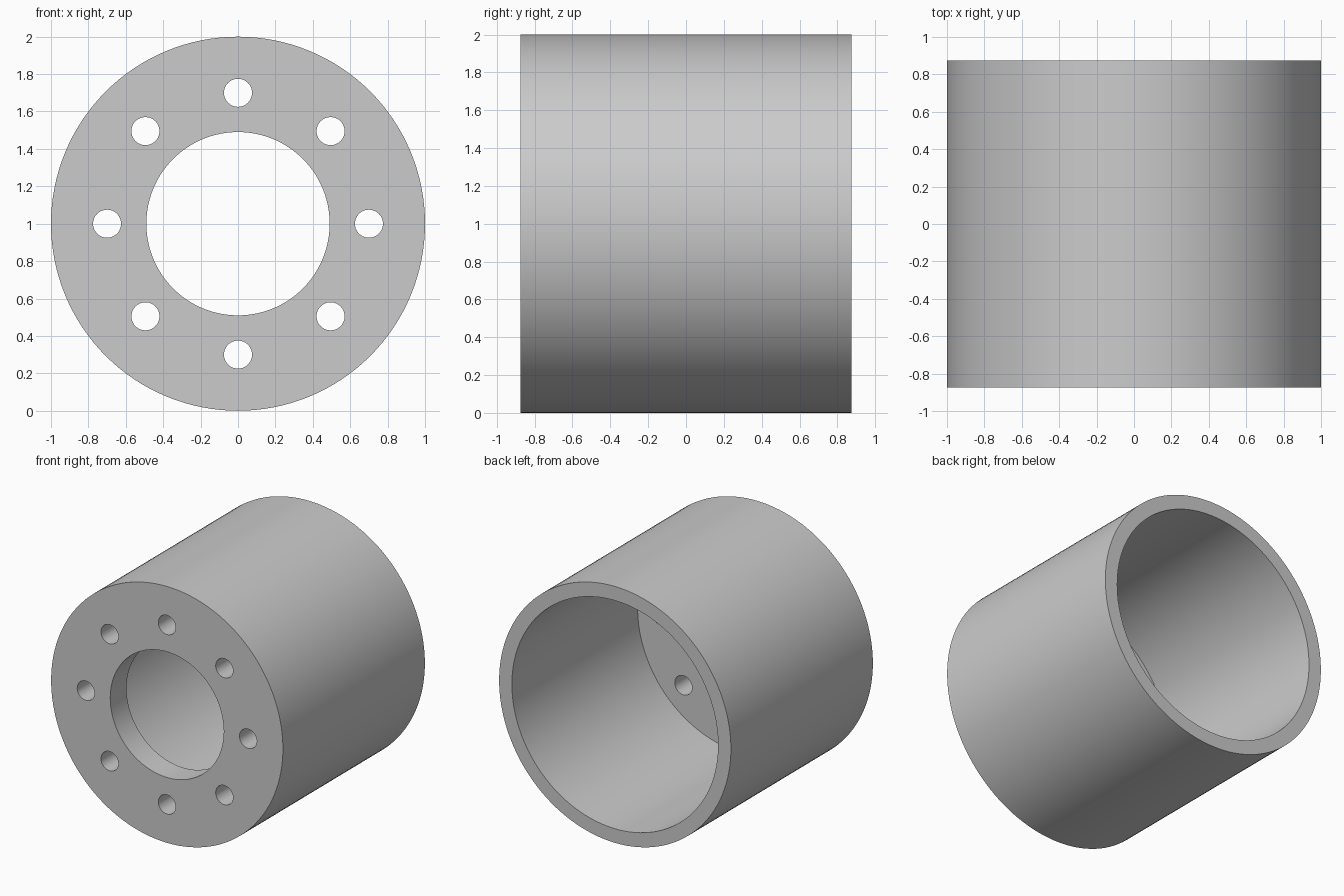
import bpy
import bmesh
import math
from mathutils import Matrix, Vector

if "Cube" in bpy.data.objects:
    bpy.data.objects.remove(bpy.data.objects["Cube"])

SEGMENTS = 128
CENTRE_Z = 1.0
FRONT, BACK = -0.875, 0.875
FLANGE = 0.20            # thickness of the front wall
OUTER, BORE, OPENING = 1.0, 0.89, 0.49
BOLT_COUNT, BOLT_CIRCLE, BOLT_RADIUS = 8, 0.70, 0.075


def add_object(name, bm):
    bmesh.ops.recalc_face_normals(bm, faces=bm.faces)
    mesh = bpy.data.meshes.new(name)
    bm.to_mesh(mesh)
    bm.free()
    obj = bpy.data.objects.new(name, mesh)
    bpy.context.collection.objects.link(obj)
    return obj


grey = bpy.data.materials.new("plain grey")
grey.diffuse_color = (0.6, 0.6, 0.6, 1.0)
grey.use_nodes = True
grey.node_tree.nodes["Principled BSDF"].inputs["Base Color"].default_value = grey.diffuse_color

# Flanged sleeve: closed wall profile (radius, y) revolved around the y axis
profile = [(OUTER, FRONT), (OUTER, BACK), (BORE, BACK),
           (BORE, FRONT + FLANGE), (OPENING, FRONT + FLANGE), (OPENING, FRONT)]
bm = bmesh.new()
verts = [bm.verts.new((r, y, CENTRE_Z)) for r, y in profile]
edges = [bm.edges.new((verts[i - 1], verts[i])) for i in range(len(verts))]
bmesh.ops.spin(bm, geom=verts + edges, cent=(0, 0, CENTRE_Z), axis=(0, 1, 0),
               angle=math.tau, steps=SEGMENTS, use_duplicate=False)
bmesh.ops.remove_doubles(bm, verts=bm.verts, dist=1e-4)
sleeve = add_object("flanged_sleeve", bm)
sleeve.data.materials.append(grey)

# Bolt hole cutters: a ring of small cylinders through the flange
bm = bmesh.new()
for i in range(BOLT_COUNT):
    a = math.tau * i / BOLT_COUNT
    pos = Vector((BOLT_CIRCLE * math.cos(a), FRONT + FLANGE / 2,
                  CENTRE_Z + BOLT_CIRCLE * math.sin(a)))
    bmesh.ops.create_cone(bm, cap_ends=True, segments=40, radius1=BOLT_RADIUS,
                          radius2=BOLT_RADIUS, depth=FLANGE * 2,
                          matrix=Matrix.Translation(pos) @ Matrix.Rotation(math.pi / 2, 4, 'X'))
cutter = add_object("bolt_hole_cutter", bm)
cutter.data.materials.append(grey)
cutter.hide_render = True

# Cut the holes, then smooth the round walls and keep the rims sharp
cut = sleeve.modifiers.new("bolt_holes", 'BOOLEAN')
cut.operation = 'DIFFERENCE'
cut.solver = 'EXACT'
cut.object = cutter
bpy.context.view_layer.objects.active = sleeve
sleeve.select_set(True)
bpy.ops.object.modifier_apply(modifier=cut.name)
bpy.data.objects.remove(cutter, do_unlink=True)
bpy.ops.object.shade_smooth_by_angle(angle=math.radians(30))
